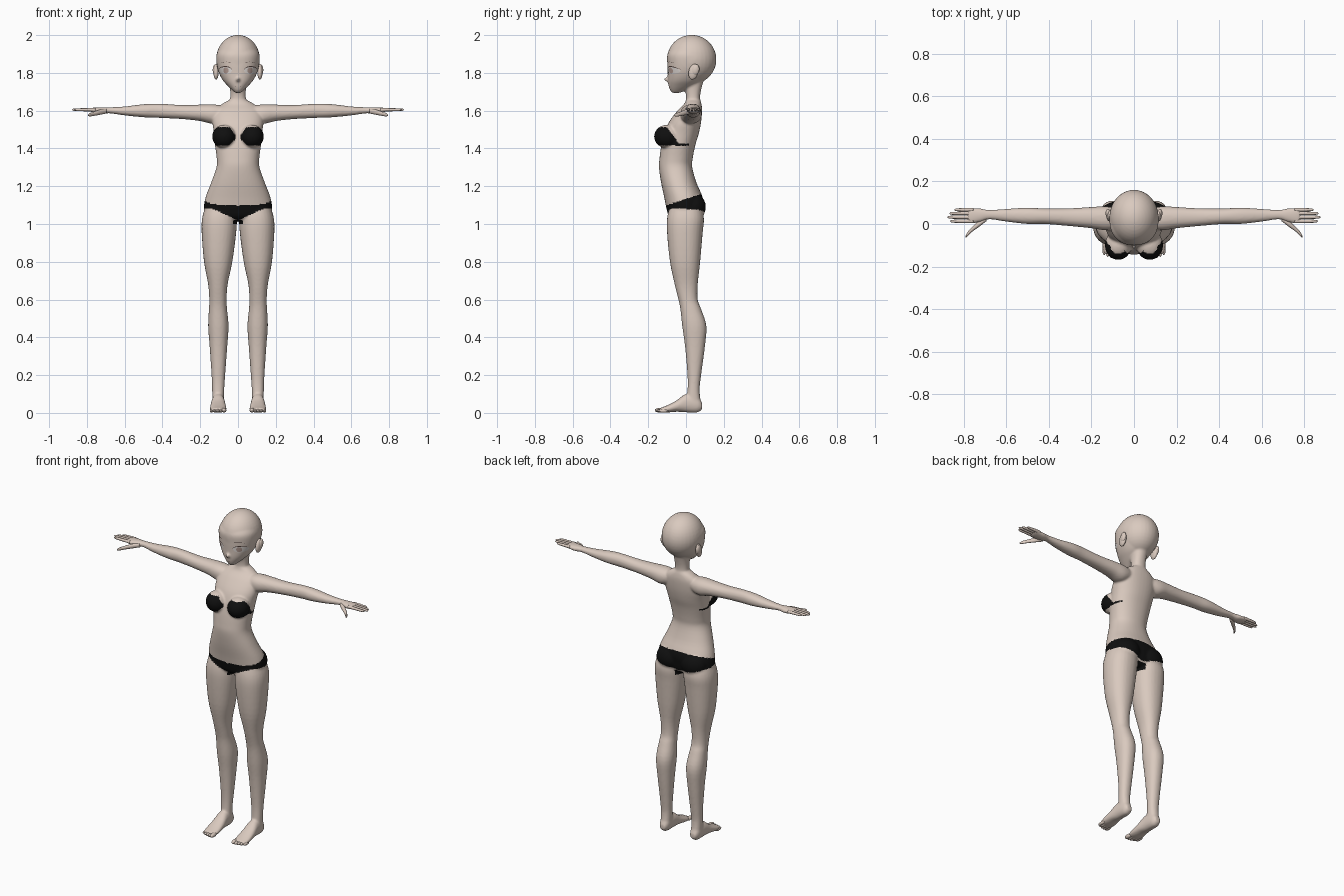
import bpy, bmesh
from math import cos, sin, pi, copysign
from mathutils import Vector, Matrix
from mathutils.bvhtree import BVHTree

cube = bpy.data.objects.get("Cube")
if cube:
    bpy.data.objects.remove(cube, do_unlink=True)


def material(name, color):
    mat = bpy.data.materials.new(name)
    mat.use_nodes = True
    mat.diffuse_color = (*color, 1)
    mat.node_tree.nodes["Principled BSDF"].inputs["Base Color"].default_value = (*color, 1)
    return mat


skin = material("skin", (0.70, 0.59, 0.52))
fabric = material("black fabric", (0.005, 0.005, 0.005))
eye_white = material("eye white", (0.75, 0.7, 0.67))
iris_color = material("iris", (0.45, 0.33, 0.29))
line_color = material("lash brown", (0.07, 0.045, 0.04))


def smooth_rows(rows, steps):
    """Catmull-Rom interpolation between section rows."""
    rows = [Vector(r) for r in rows]
    out = []
    for i in range(len(rows) - 1):
        a, b, c, d = rows[max(i - 1, 0)], rows[i], rows[i + 1], rows[min(i + 2, len(rows) - 1)]
        for k in range(steps):
            t = k / steps
            out.append(b + (c - a) * (t / 2) + (a * 2 - b * 5 + c * 4 - d) * (t * t / 2)
                       + (b * 3 - a - c * 3 + d) * (t ** 3 / 2))
    return out + [rows[-1]]


def loft(bm, rows, axis, side=1, sides=28, steps=4, power=2.2):
    """Closed tube; each row is position, low/high of the other two axes."""
    others = [i for i in range(3) if i != axis]
    rings = []
    for row in smooth_rows(rows, steps):
        pos, a0, a1, b0, b1 = row
        ring = []
        for k in range(sides):
            ang = 2 * pi * k / sides
            c, s = (copysign(abs(f) ** (2 / power), f) for f in (cos(ang), sin(ang)))
            p = Vector((0, 0, 0))
            p[axis] = pos
            p[others[0]] = (a0 + a1) / 2 + c * (a1 - a0) / 2
            p[others[1]] = (b0 + b1) / 2 + s * (b1 - b0) / 2
            p.x *= side
            ring.append(bm.verts.new(p))
        rings.append(ring)
    for lower, upper in zip(rings, rings[1:]):
        for k in range(sides):
            n = (k + 1) % sides
            bm.faces.new((lower[k], lower[n], upper[n], upper[k]))
    bm.faces.new(rings[0])
    bm.faces.new(rings[-1])


def ball(bm, center, radii, side=1, tilt=0):
    x, y, z = center
    matrix = (Matrix.Translation((x * side, y, z)) @ Matrix.Rotation(tilt, 4, 'X')
              @ Matrix.Diagonal((*radii, 1)))
    bmesh.ops.create_uvsphere(bm, u_segments=32, v_segments=20, radius=1, matrix=matrix)


def finish(name, bm, *mats):
    bmesh.ops.recalc_face_normals(bm, faces=bm.faces)
    mesh = bpy.data.meshes.new(name)
    bm.to_mesh(mesh)
    bm.free()
    for m in mats:
        mesh.materials.append(m)
    mesh.shade_smooth()
    obj = bpy.data.objects.new(name, mesh)
    bpy.context.collection.objects.link(obj)
    return obj


# Section rows: torso and head are symmetric (height, half width, front, back)
def symmetric(rows):
    return [(z, -w, w, f, b) for z, w, f, b in rows]


torso = symmetric([
    (1.66, .04, .0, .075), (1.635, .085, -.01, .082), (1.6, .125, -.045, .085),
    (1.54, .135, -.09, .08), (1.48, .127, -.115, .068), (1.42, .122, -.13, .05),
    (1.35, .113, -.14, .036), (1.3, .114, -.143, .033), (1.22, .142, -.132, .055),
    (1.14, .172, -.115, .088), (1.08, .18, -.103, .085), (1.04, .16, -.09, .075),
    (1.015, .1, -.06, .05)])
neck = symmetric([(1.58, .045, -.01, .075), (1.63, .045, -.002, .076), (1.68, .041, .0, .075),
                  (1.73, .043, -.01, .085), (1.78, .05, -.02, .1)])
face = symmetric([
    (1.694, .014, -.072, -.035), (1.708, .03, -.084, .0), (1.73, .053, -.092, .045),
    (1.76, .08, -.096, .085), (1.8, .101, -.097, .115), (1.85, .113, -.099, .13),
    (1.9, .113, -.098, .13), (1.94, .09, -.068, .11)])
leg = [
    (1.1, .012, .17, -.085, .08), (1.03, .006, .19, -.1, .095), (.95, .01, .192, -.1, .088),
    (.8, .03, .18, -.085, .075), (.68, .055, .158, -.06, .062), (.6, .06, .152, -.04, .062),
    (.55, .058, .154, -.03, .08), (.46, .05, .158, -.02, .108), (.35, .057, .15, -.005, .1),
    (.2, .068, .14, .008, .08), (.12, .073, .137, .008, .072), (.05, .074, .136, .0, .08)]
foot = [
    (.086, .088, .122, .02, .05), (.06, .075, .135, .002, .09), (.0, .07, .14, .003, .1),
    (-.05, .064, .146, .006, .066), (-.1, .06, .15, .002, .04), (-.14, .068, .142, .004, .025)]
arm = [
    (.07, -.02, .07, 1.55, 1.625), (.13, -.03, .083, 1.53, 1.633), (.2, -.02, .08, 1.545, 1.632),
    (.3, -.01, .074, 1.556, 1.63), (.42, .0, .073, 1.562, 1.637), (.5, .0, .077, 1.565, 1.634),
    (.6, .011, .071, 1.575, 1.622), (.68, .022, .066, 1.586, 1.618),
    (.72, .01, .073, 1.583, 1.618), (.765, .002, .076, 1.59, 1.616), (.785, .008, .072, 1.596, 1.612)]

# Body shells, fused into one skin
bm = bmesh.new()
loft(bm, torso, 2, sides=40)
loft(bm, neck, 2)
loft(bm, face, 2, sides=40)
ball(bm, (0, .03, 1.871), (.116, .131, .13))
ball(bm, (0, -.099, 1.764), (.01, .02, .011), tilt=-.3)
for side in (1, -1):
    loft(bm, leg, 2, side)
    loft(bm, foot, 1, side)
    loft(bm, arm, 0, side)
    ball(bm, (.074, -.1, 1.463), (.063, .069, .062), side)
    ball(bm, (.083, .035, 1.09), (.083, .07, .075), side)
source = finish("body_shells", bm, skin, fabric)
remesh = source.modifiers.new("fuse", 'REMESH')
remesh.mode = 'VOXEL'
remesh.voxel_size = .006
remesh.use_smooth_shade = True
relax = source.modifiers.new("relax", 'SMOOTH')
relax.factor, relax.iterations = .5, 6
evaluated = source.evaluated_get(bpy.context.evaluated_depsgraph_get())
mesh = bpy.data.meshes.new_from_object(evaluated)
bpy.data.objects.remove(source, do_unlink=True)
body = bpy.data.objects.new("body", mesh)
bpy.context.collection.objects.link(body)
mesh.materials.clear()
mesh.materials.append(skin)
mesh.materials.append(fabric)


# Swimwear regions on the skin
def in_top(x, y, z):
    upper = min(1.512, 1.465 + (x - .012) * 1.5, max(1.512 - (y + .1) * 1.4, 1.426))
    lower = max(1.416, 1.45 - (x - .012) * .9)
    return x < .16 and x > .012 and y < .015 and lower < z < upper


def in_briefs(x, y, z):
    upper = 1.1 + .33 * (y + .1)
    lower = min(1.085, 1.02 + .45 * x) if y < 0 else 1.04 + .22 * x
    if x < .03 and abs(y) < .07:
        lower = 1.0
    return x < .21 and lower < z < upper


for poly in mesh.polygons:
    x, y, z = poly.center
    poly.material_index = int(in_top(abs(x), y, z) or in_briefs(abs(x), y, z))
    poly.use_smooth = True

# Fingers, toes and ears
fingers = {"index": (.013, .865), "middle": (.032, .878), "ring": (.05, .868), "little": (.067, .845)}
for side, label in ((1, "left"), (-1, "right")):
    for name, (y, tip) in fingers.items():
        bm = bmesh.new()
        rows = [(x, y - r, y + r, 1.605 - r, 1.605 + r) for x, r in
                ((.755, .009), (.79, .0085), (tip - .03, .0075), (tip - .008, .006), (tip, .002))]
        loft(bm, rows, 0, side, sides=12, steps=3, power=2)
        finish(f"{label}_{name}_finger", bm, skin)
    bm = bmesh.new()
    rows = [(x, y - r, y + r, z - r, z + r) for x, y, z, r in
            ((.695, .025, 1.597, .012), (.73, .0, 1.592, .014), (.765, -.028, 1.583, .011),
             (.785, -.05, 1.578, .009), (.793, -.062, 1.576, .003))]
    loft(bm, rows, 0, side, sides=14, steps=4, power=2)
    finish(f"{label}_thumb", bm, skin)
    bm = bmesh.new()
    for i in range(5):
        r = .0125 if i == 0 else .009
        ball(bm, (.074 + .0165 * i, -.138 + .0012 * i * i, r + .002), (r, .027, r), side)
    finish(f"{label}_toes", bm, skin)
    bm = bmesh.new()
    ball(bm, (.116, .04, 1.806), (.014, .026, .042), side, tilt=-.25)
    ball(bm, (.122, .05, 1.815), (.012, .02, .03), side, tilt=-.25)
    finish(f"{label}_ear", bm, skin)

# Painted face details: thin strips laid on the skin
bm = bmesh.new()
bm.from_mesh(mesh)
tree = BVHTree.FromBMesh(bm)
bm.free()


def strip(name, mat, center, half, low, high, lift, side=1):
    bm = bmesh.new()
    columns = []
    for i in range(17):
        u = i / 8 - 1
        column = []
        for j in range(7):
            z = center[1] + low(u) + (high(u) - low(u)) * j / 6
            x = (center[0] + u * half) * side
            hit = tree.ray_cast(Vector((x, -1, z)), Vector((0, 1, 0)))[0]
            column.append(bm.verts.new(hit - Vector((0, lift, 0))))
        columns.append(column)
    for a, b in zip(columns, columns[1:]):
        for j in range(6):
            quad = (a[j], b[j], b[j + 1], a[j + 1])
            bm.faces.new(quad if side > 0 else quad[::-1])
    mesh = bpy.data.meshes.new(name)
    bm.to_mesh(mesh)
    bm.free()
    mesh.materials.append(mat)
    bpy.context.collection.objects.link(bpy.data.objects.new(name, mesh))


def arc(height):
    return lambda u: height * max(1 - u * u, 0) ** .5


for side, label in ((1, "left"), (-1, "right")):
    strip(f"{label}_eye", eye_white, (.066, 1.812), .034, arc(-.018), arc(.021), .002, side)
    strip(f"{label}_iris", iris_color, (.064, 1.813), .014, arc(-.016), arc(.016), .003, side)
    strip(f"{label}_lash", line_color, (.067, 1.812), .037, arc(.019), arc(.024), .004, side)
    strip(f"{label}_brow", line_color, (.062, 1.848), .03, arc(.009), arc(.011), .002, side)
strip("mouth", line_color, (0, 1.73), .014, arc(-.003), arc(-.001), .002)
